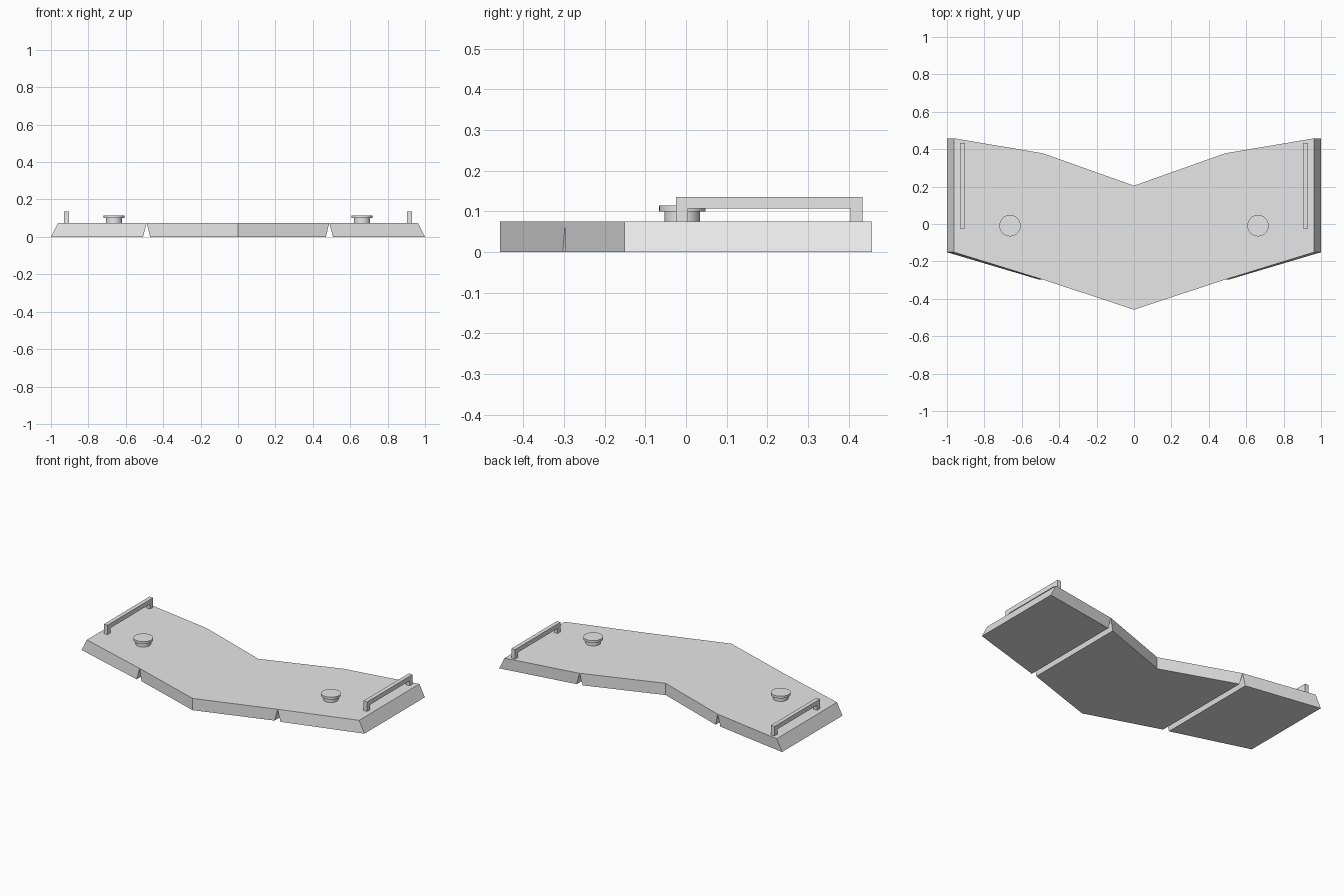
import bpy
import bmesh

cube = bpy.data.objects.get("Cube")
if cube:
    bpy.data.objects.remove(cube, do_unlink=True)

grey = bpy.data.materials.new("plain grey")
grey.use_nodes = True
grey.diffuse_color = (0.8, 0.8, 0.8, 1)
grey.node_tree.nodes["Principled BSDF"].inputs["Base Color"].default_value = (0.8, 0.8, 0.8, 1)

TOP = 0.075      # deck height
HINGE = 0.488    # where the panels meet at the top


def finish(bm, name):
    bmesh.ops.recalc_face_normals(bm, faces=bm.faces)
    mesh = bpy.data.meshes.new(name)
    bm.to_mesh(mesh)
    bm.free()
    mesh.materials.append(grey)
    obj = bpy.data.objects.new(name, mesh)
    bpy.context.collection.objects.link(obj)
    return obj


def panel(name, lower, upper):
    """Closed block between a lower and an upper outline."""
    bm = bmesh.new()
    low = [bm.verts.new((x, y, 0)) for x, y in lower]
    top = [bm.verts.new((x, y, TOP)) for x, y in upper]
    bm.faces.new(low)
    bm.faces.new(top)
    for i in range(len(low)):
        j = (i + 1) % len(low)
        bm.faces.new((low[i], low[j], top[j], top[i]))
    return finish(bm, name)


def chevron(half):
    """Outline of the centre panel cut off at the given half width."""
    front = -0.458 + 0.33 * half
    back = 0.205 + 0.355 * half
    return [(0, -0.458), (half, front), (half, back),
            (0, 0.205), (-half, back), (-half, front)]


def wing(inner, outer, s):
    """Outline of a side panel on side s."""
    return [(s * inner, -0.297), (s * outer, -0.151),
            (s * outer, 0.458), (s * inner, 0.378)]


def bracket(name, x):
    """Bar on two legs, extruded from its side profile."""
    y0, y1, leg, under, high = -0.025, 0.434, 0.03, 0.107, 0.136
    profile = [(y0, TOP), (y0 + leg, TOP), (y0 + leg, under), (y1 - leg, under),
               (y1 - leg, TOP), (y1, TOP), (y1, high), (y0, high)]
    bm = bmesh.new()
    face = bm.faces.new([bm.verts.new((x - 0.013, y, z)) for y, z in profile])
    out = bmesh.ops.extrude_face_region(bm, geom=[face])
    moved = [v for v in out["geom"] if isinstance(v, bmesh.types.BMVert)]
    bmesh.ops.translate(bm, verts=moved, vec=(0.026, 0, 0))
    return finish(bm, name)


def disc(name, x, radius, z0, z1):
    bpy.ops.mesh.primitive_cylinder_add(
        vertices=32, radius=radius, depth=z1 - z0, location=(x, -0.009, (z0 + z1) / 2))
    obj = bpy.context.object
    obj.name = name
    obj.data.materials.append(grey)
    bpy.ops.object.shade_smooth_by_angle()


# Centre panel, undercut towards the hinge lines
panel("centre_panel", chevron(HINGE - 0.018), chevron(HINGE))

# Side panels, handles and knobs
for side, s in (("left", 1), ("right", -1)):
    panel(side + "_panel", wing(HINGE + 0.02, 1.0, s), wing(HINGE, 0.962, s))
    bracket(side + "_handle", s * 0.917)
    disc(side + "_knob_stem", s * 0.663, 0.044, TOP, 0.102)
    disc(side + "_knob_cap", s * 0.663, 0.057, 0.1, 0.115)
